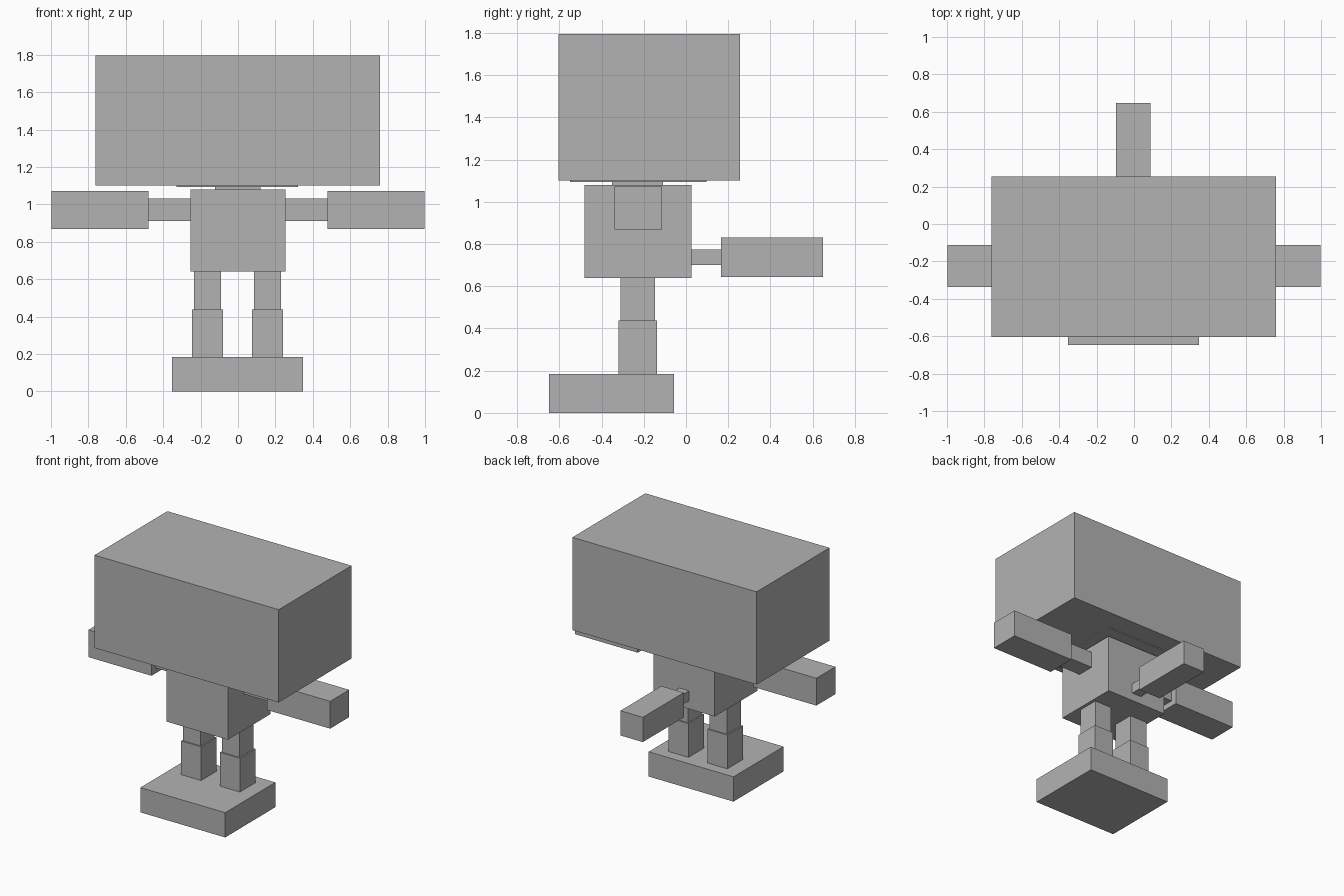
import bpy

# Remove the default cube only
old = bpy.data.objects.get("Cube")
if old:
    bpy.data.objects.remove(old, do_unlink=True)

# Single flat grey
grey = bpy.data.materials.new("plain grey")
grey.use_nodes = True
colour = (0.45, 0.45, 0.45, 1)
grey.diffuse_color = colour
grey.node_tree.nodes["Principled BSDF"].inputs["Base Color"].default_value = colour


def box(name, x, y, z):
    """Add a box from its (min, max) extent on each axis."""
    spans = (x, y, z)
    bpy.ops.mesh.primitive_cube_add(size=1, location=[(a + b) / 2 for a, b in spans])
    obj = bpy.context.object
    obj.name = obj.data.name = name
    obj.scale = [b - a for a, b in spans]
    bpy.ops.object.transform_apply(location=False, rotation=False, scale=True)
    obj.data.materials.append(grey)
    return obj


def pair(name, x, y, z, centre=0):
    """Add a left box and its mirror across the plane x = centre."""
    a, b = x
    box("left_" + name, x, y, z)
    box("right_" + name, (2 * centre - b, 2 * centre - a), y, z)


# Head, collar plate, neck and torso
box("head", (-0.762, 0.76), (-0.605, 0.255), (1.102, 1.795))
box("collar", (-0.33, 0.322), (-0.55, 0.097), (1.094, 1.102))
box("neck", (-0.122, 0.12), (-0.35, -0.11), (1.08, 1.094))
box("torso", (-0.255, 0.253), (-0.48, 0.025), (0.64, 1.08))

# Arms held straight out
pair("upper_arm", (0.253, 0.478), (-0.293, -0.16), (0.91, 1.032))
pair("forearm", (0.478, 0.998), (-0.338, -0.113), (0.868, 1.072))

# Legs on a shared base
pair("thigh", (0.085, 0.23), (-0.31, -0.147), (0.437, 0.64), -0.003)
pair("shin", (0.075, 0.24), (-0.32, -0.137), (0.185, 0.437), -0.003)
box("foot_base", (-0.353, 0.348), (-0.648, -0.056), (0, 0.185))

# Tail: thin root and thick end
box("tail_root", (-0.042, 0.037), (0.025, 0.165), (0.7, 0.775))
box("tail_end", (-0.097, 0.088), (0.165, 0.648), (0.645, 0.83))
